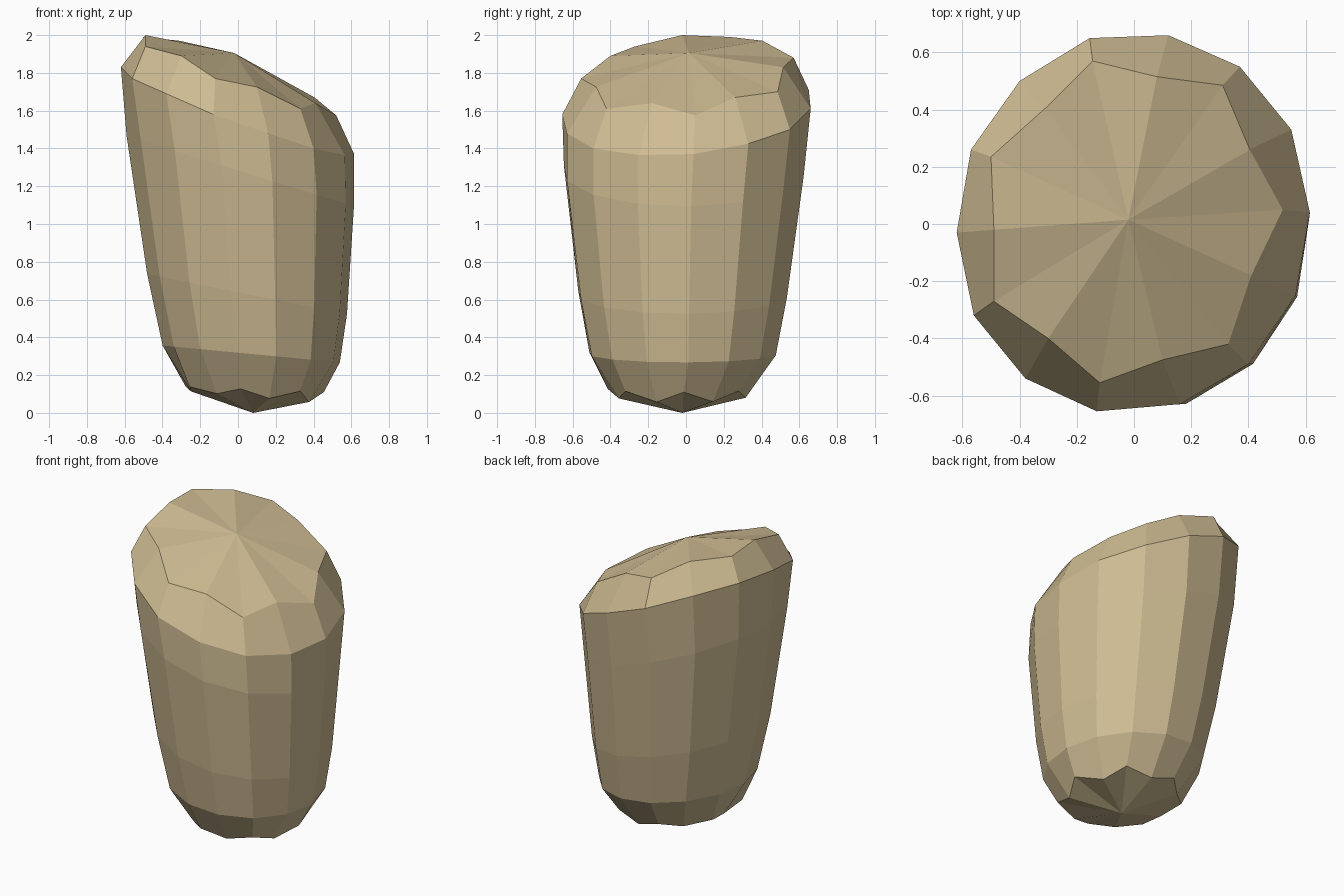
import bpy, bmesh, math

SIDES = 14
PHASE = math.radians(3.5)


def ring(cx, cy, rx, ry, z, tilt):
    """Oval cross-section whose height changes by `tilt` per unit of x."""
    pts = []
    for i in range(SIDES):
        a = PHASE + i * 2 * math.pi / SIDES
        dx, dy = rx * math.cos(a), ry * math.sin(a)
        pts.append((cx + dx, cy + dy, z + tilt * dx))
    return pts


# Foot: notched ring, alternating wide and narrow corners
wide = ring(0.075, -0.035, 0.38, 0.385, 0.125, -0.04)
narrow = ring(0.075, -0.025, 0.325, 0.345, 0.085, -0.09)
foot = [wide[i] if i % 2 == 0 else narrow[i] for i in range(SIDES)]

# Sides: tapering, tilted ovals
lower = ring(0.07, -0.018, 0.47, 0.50, 0.312, -0.095)
middle = ring(0.048, -0.018, 0.53, 0.56, 0.63, -0.20)
upper = ring(0.012, -0.012, 0.603, 0.643, 1.28, -0.31)

# Slanted shoulder and the rim of the cap
shoulder = [(0.615, 0.04, 1.37), (0.55, 0.33, 1.425), (0.37, 0.55, 1.50),
            (0.12, 0.66, 1.61), (-0.155, 0.65, 1.71), (-0.40, 0.50, 1.80),
            (-0.57, 0.26, 1.84), (-0.62, -0.03, 1.83), (-0.56, -0.32, 1.77),
            (-0.38, -0.54, 1.69), (-0.13, -0.655, 1.58), (0.16, -0.63, 1.48),
            (0.40, -0.49, 1.40), (0.565, -0.25, 1.365)]
rim = [(0.52, 0.05, 1.575), (0.405, 0.26, 1.67), (0.31, 0.485, 1.70),
       (0.08, 0.515, 1.83), (-0.145, 0.57, 1.88), (-0.31, 0.405, 1.97),
       (-0.50, 0.235, 1.99), (-0.49, -0.02, 2.0), (-0.49, -0.27, 1.94),
       (-0.30, -0.40, 1.89), (-0.12, -0.555, 1.77), (0.10, -0.475, 1.725),
       (0.33, -0.42, 1.61), (0.41, -0.18, 1.64)]

# Loft the rings and close both ends with fans
bm = bmesh.new()
loops = [[bm.verts.new(p) for p in r]
         for r in (foot, lower, middle, upper, shoulder, rim)]
for a, b in zip(loops, loops[1:]):
    for i in range(SIDES):
        j = (i + 1) % SIDES
        bm.faces.new((a[i], a[j], b[j], b[i]))
base = bm.verts.new((0.08, -0.02, 0.0))
apex = bm.verts.new((-0.02, 0.015, 1.905))
for i in range(SIDES):
    j = (i + 1) % SIDES
    bm.faces.new((base, loops[0][j], loops[0][i]))
    bm.faces.new((apex, loops[-1][i], loops[-1][j]))
bmesh.ops.recalc_face_normals(bm, faces=bm.faces)

mesh = bpy.data.meshes.new("rock_pillar")
bm.to_mesh(mesh)
bm.free()

# Sandy stone colour
mat = bpy.data.materials.new("sand_stone")
mat.diffuse_color = (0.62, 0.50, 0.29, 1)
mesh.materials.append(mat)

obj = bpy.data.objects.new("rock_pillar", mesh)
bpy.context.collection.objects.link(obj)
